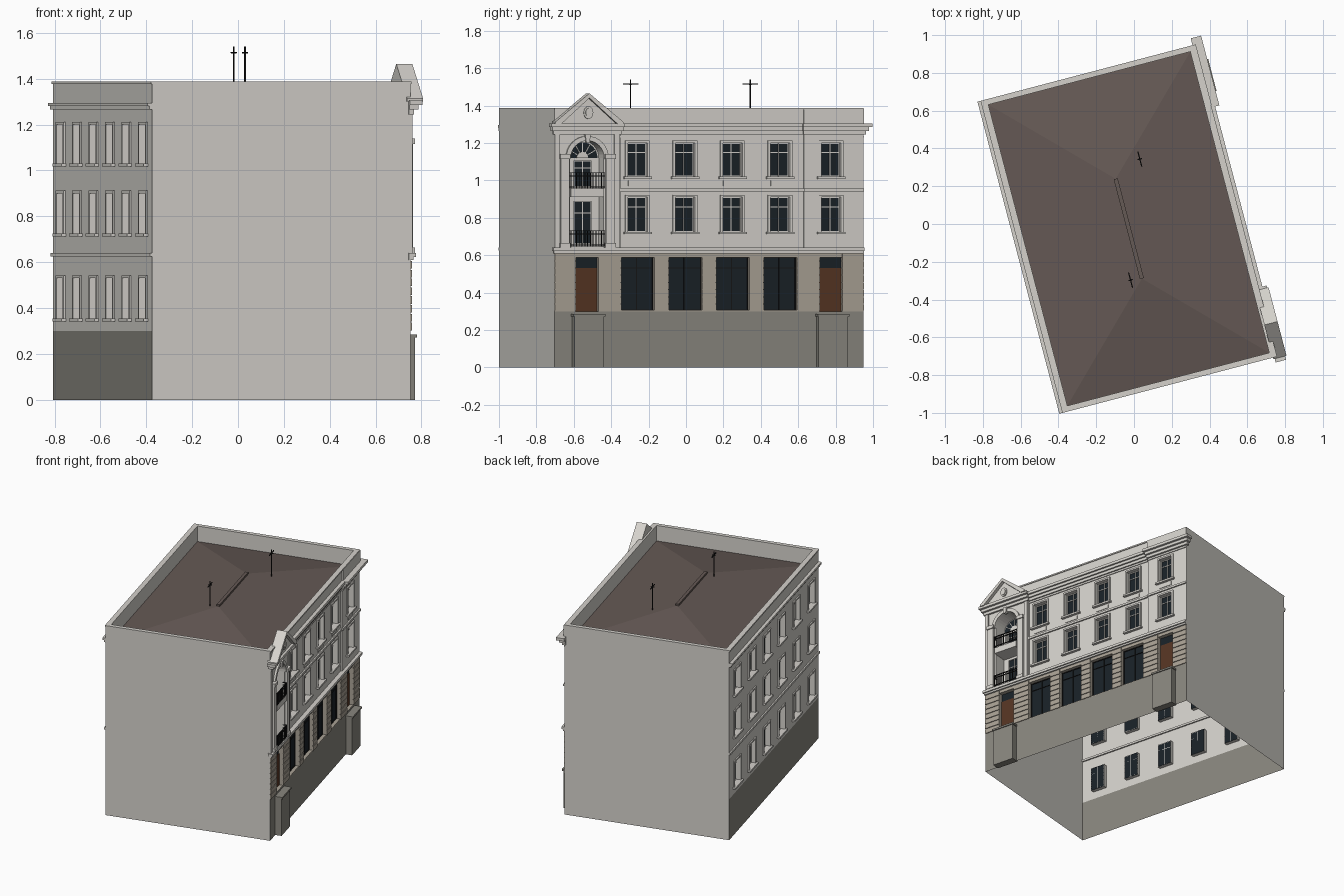
import bpy, bmesh, math
from mathutils import Matrix

if "Cube" in bpy.data.objects:
    bpy.data.objects.remove(bpy.data.objects["Cube"])

M = Matrix.Translation((-0.0275, -0.025, 0)) @ Matrix.Rotation(math.radians(14.7), 4, 'Z')
F, L = 0.5825, 0.854          # half depth and half length of the block
BAY = -0.675                  # centre of the niche bay
COL = {'white': (.66, .64, .60), 'stone': (.25, .24, .21), 'beige': (.40, .36, .30),
       'roof': (.13, .10, .09), 'glass': (.010, .015, .020), 'door': (.09, .035, .016),
       'iron': (.008, .008, .008)}
MATS = {}
for k, c in COL.items():
    MATS[k] = bpy.data.materials.new(k)
    MATS[k].diffuse_color = (*c, 1)
PARTS = {}


def part(name, mat):
    return PARTS.setdefault(name, (bmesh.new(), mat))[0]


def box(bm, x0, x1, y0, y1, z0, z1):
    m = Matrix.Translation(((x0 + x1) / 2, (y0 + y1) / 2, (z0 + z1) / 2))
    bmesh.ops.create_cube(bm, size=1, matrix=m @ Matrix.Diagonal((abs(x1 - x0), abs(y1 - y0), abs(z1 - z0), 1)))


def quad(bm, pts, flip=False):
    return bm.faces.new([bm.verts.new(p) for p in (pts[::-1] if flip else pts)])


def prism(bm, pts, x0, x1):
    """Extrude a (y, z) outline along x."""
    a, b = [[bm.verts.new((x, *p)) for p in pts] for x in (x0, x1)]
    n = len(pts)
    fs = [bm.faces.new(a[::-1]), bm.faces.new(b)]
    fs += [bm.faces.new((a[i], a[(i + 1) % n], b[(i + 1) % n], b[i])) for i in range(n)]
    bmesh.ops.recalc_face_normals(bm, faces=fs)


def wall(bm, X, y0, y1, z0, z1, holes=(), s=1):
    """Flat wall facing s*x with rectangular openings (y0, y1, z0, z1)."""
    ys = sorted({y0, y1, *[v for h in holes for v in h[:2]]})
    zs = sorted({z0, z1, *[v for h in holes for v in h[2:]]})
    for a, b in zip(ys, ys[1:]):
        for c, d in zip(zs, zs[1:]):
            if not any(h[0] < (a + b) / 2 < h[1] and h[2] < (c + d) / 2 < h[3] for h in holes):
                quad(bm, [(X, a, c), (X, b, c), (X, b, d), (X, a, d)], s < 0)
    bmesh.ops.remove_doubles(bm, verts=bm.verts, dist=1e-5)


def reveal(bm, X, h, d, s=1):
    p = [(h[0], h[2]), (h[1], h[2]), (h[1], h[3]), (h[0], h[3])]
    for i in range(4):
        a, b = p[i], p[(i + 1) % 4]
        quad(bm, [(X, *a), (X, *b), (X - s * d, *b), (X - s * d, *a)], s < 0)


def pane(bm, X, h, s=1):
    quad(bm, [(X, h[0], h[2]), (X, h[1], h[2]), (X, h[1], h[3]), (X, h[0], h[3])], s < 0)


def bars(bm, X, h, s=1, t=.005, cross=.72):
    """Edge frame, centre mullion and transom in front of a pane."""
    y0, y1, z0, z1 = h
    c, zt = (y0 + y1) / 2, z0 + (z1 - z0) * cross
    for y in (y0 + t / 2, c, y1 - t / 2):
        box(bm, X, X + s * .006, y - t / 2, y + t / 2, z0, z1)
    for z in (z0 + t / 2, zt, z1 - t / 2):
        box(bm, X, X + s * .005, y0, y1, z - t / 2, z + t / 2)


def window(side, X, h, s=1):
    """Upper window: reveal, glass, bars, surround and sill."""
    tr, d = part(side + '_window_surrounds', 'white'), .028
    y0, y1, z0, z1 = h
    reveal(part(side + '_window_reveals', 'white'), X, h, d, s)
    pane(part(side + '_window_glass', 'glass'), X - s * d, h, s)
    bars(part(side + '_window_bars', 'white'), X - s * d, h, s)
    for a, b in ((y0 - .013, y0), (y1, y1 + .013)):
        box(tr, X, X + s * .008, a, b, z0, z1)
    box(tr, X, X + s * .008, y0 - .013, y1 + .013, z1, z1 + .012)
    box(tr, X, X + s * .02, y0 - .022, y1 + .022, z0 - .013, z0)


def moulding(bm, X, y0, y1, steps, e0=0, e1=0, s=1):
    """Stacked courses (projection, z0, z1); e0/e1 return past the ends."""
    for p, a, b in steps:
        box(bm, X - s * .01, X + s * p, y0 - e0 * p, y1 + e1 * p, a, b)


def span(c, w, z0, z1):
    return (c - w / 2, c + w / 2, z0, z1)


# plain end walls
for y, n in ((-L, 'front_wall'), (L, 'back_wall')):
    quad(part(n, 'white'), [(-F, y, 0), (F, y, 0), (F, y, 1.38), (-F, y, 1.38)], y > 0)

# left facade: base, wall, three rows of six windows, bands
wall(part('left_base', 'stone'), -F, -L, L, 0, .30, s=-1)
lh = [span(-.708 + .283 * i, .11, a, b) for i in range(6) for a, b in ((.355, .53), (.725, .90), (1.03, 1.20))]
wall(part('left_wall', 'white'), -F, -L, L, .30, 1.38, lh, -1)
for h in lh:
    window('left', -F, h, -1)
moulding(part('left_bands', 'white'), -F, -L, L, [(.01, .625, .64), (.012, 1.265, 1.28), (.022, 1.28, 1.295)], s=-1)

# street facade base with the two projecting porch blocks
wall(part('street_base', 'stone'), F, -L, L, 0, .30)
for c in (-.674, .676):
    b = part('porch_blocks', 'stone')
    box(b, F - .01, F + .045, c - .082, c + .082, 0, .272)
    box(b, F - .01, F + .052, c - .088, c + .088, .272, .285)

# ground floor with shop windows, doors and banded stone courses
doors = [span(c, .125, .30, .588) for c in (-.674, .674)]
shops = [span(c, .184, .306, .588) for c in (-.394, -.131, .131, .394)]
gh = sorted(doors + shops)
wall(part('ground_wall', 'beige'), F, -L, L, .30, .61, gh)
for h in gh:
    reveal(part('ground_reveals', 'beige'), F, h, .03)
for h in shops:
    pane(part('shop_glass', 'glass'), F - .03, h)
    bars(part('shop_bars', 'iron'), F - .03, h, t=.004, cross=.8)
for y0, y1, z0, z1 in doors:
    pane(part('door_transoms', 'glass'), F - .03, (y0, y1, .53, z1))
    dl = part('doors', 'door')
    box(dl, F - .035, F - .025, y0, y1, z0, .53)
edges = [-L] + [v for h in gh for v in h[:2]] + [L]
for i in range(8):
    z = .303 + .0385 * i
    for a, b in zip(edges[::2], edges[1::2]):
        box(part('stone_courses', 'beige'), F - .002, F + .006, a, b, z, min(z + .033, .61))
moulding(part('street_band', 'white'), F, -L, L, [(.012, .61, .622), (.022, .622, .64)], .5, 0)

# upper storeys: recessed centre, right bay and niche bay
rows = ((.725, .91), (1.02, 1.20))
C, yl, yr = F - .01, -.49, .524
ch = [span(c, .108, a, b) for c in (-.394, -.131, .131, .394) for a, b in rows]
rh = [span(.674, .108, a, b) for a, b in rows]
up = part('street_wall', 'white')
wall(up, C, yl, yr, .63, 1.38, ch)
wall(up, F, yr, L, .63, 1.38, rh)
R, ZC, D = .092, 1.12, .10
nh = (BAY - R, BAY + R, .64, ZC + R + .005)
wall(up, F, -L, yl, .63, 1.38, [nh])
quad(up, [(C, yl, .63), (C, yl, 1.38), (F, yl, 1.38), (F, yl, .63)])
quad(up, [(C, yr, .63), (C, yr, 1.38), (F, yr, 1.38), (F, yr, .63)], True)
for h in ch + rh:
    X = C if h in ch else F
    window('street', X, h)
    if h[2] > 1:
        box(part('apron_panels', 'white'), X, X + .004, h[0] + .004, h[1] - .004, .97, .998)
st = part('string_course', 'white')
moulding(st, C, yl, yr, [(.010, .94, .955), (.006, 1.228, 1.238)])
moulding(st, F, yr, L, [(.010, .94, .955), (.006, 1.228, 1.238)])

# arched niche: spandrels, barrel, side walls and back
N = 16
arc = lambda r, n=N: [(BAY + r * math.cos(math.pi * i / n), ZC + r * math.sin(math.pi * i / n)) for i in range(n + 1)]
A, O, top = arc(R), arc(R + .025), nh[3]
ni, av = part('niche', 'white'), part('arch_moulding', 'white')
for i in range(N):
    p, q = A[i], A[i + 1]
    quad(ni, [(F, *p), (F, p[0], top), (F, q[0], top), (F, *q)])
    quad(ni, [(F, *p), (F, *q), (F - D, *q), (F - D, *p)])
    prism(av, [p, O[i], O[i + 1], q], F - .002, F + .014)
for y, f in ((nh[0], True), (nh[1], False)):
    quad(ni, [(F, y, .64), (F, y, ZC), (F - D, y, ZC), (F - D, y, .64)], f)
pane(ni, F - D, nh)
prism(av, [(BAY - .009, 1.2), (BAY + .009, 1.2), (BAY + .015, 1.245), (BAY - .015, 1.245)], F, F + .025)

# niche glazing with fanlight
B = F - D + .004
for z0, z1 in ((.66, .89), (.965, 1.105)):
    h = span(BAY, .10, z0, z1)
    pane(part('niche_glass', 'glass'), B, h)
    bars(part('niche_bars', 'white'), B, h)
prism(part('fanlight', 'glass'), arc(R - .008), F - D, B)
fan = part('fanlight_bars', 'white')
for i in range(1, 6):
    a = math.pi * i / 6
    u, v = (math.cos(a), math.sin(a)), (-math.sin(a) * .0022, math.cos(a) * .0022)
    prism(fan, [(BAY + u[0] * r + k * v[0], ZC + u[1] * r + k * v[1])
                for r, k in ((.03, -1), (.085, -1), (.085, 1), (.03, 1))], B, B + .005)
prism(fan, arc(.032, 8), B, B + .006)

# niche floors and iron balcony railings
for zf in (.64, .95):
    box(part('balcony_floors', 'white'), F - D, F + .015, nh[0], nh[1], zf - (.012 if zf < .9 else .04), zf + .005)
    ir, xr = part('balcony_railings', 'iron'), F + .016
    for z in (zf + .012, zf + .07, zf + .088):
        box(ir, xr - .003, xr + .003, nh[0], nh[1], z, z + .005)
        for y in (nh[0], nh[1]):
            box(ir, F - .01, xr, y - .003, y + .003, z, z + .005)
    for i in range(13):
        y = nh[0] + (nh[1] - nh[0]) * i / 12
        box(ir, xr - .002, xr + .002, y - .0018, y + .0018, zf + .005, zf + .09)

# niche bay pilasters with bases and capitals
for sgn in (-1, 1):
    y, pl = BAY + sgn * .125, part('pilasters', 'white')
    for w, p, z0, z1 in ((.046, .018, .64, 1.13), (.056, .026, .64, .665), (.056, .026, 1.115, 1.14)):
        box(pl, F - .002, F + p, y - w / 2, y + w / 2, z0, z1)
    y = BAY + sgn * .165
    box(pl, F - .002, F + .008, y - .014, y + .014, .64, 1.25)

# main cornice stepping forward over both bays
co = part('cornice', 'white')
prof = [(.014, 1.245, 1.265), (.03, 1.265, 1.285), (.047, 1.285, 1.305)]
moulding(co, F, -L, yl, prof, .6, .3)
moulding(co, F, yr, L, prof, .3, .8)
moulding(co, C, yl, yr, [(p * .72, a, b) for p, a, b in prof])
box(part('bay_parapet', 'white'), F - .01, F + .008, yr, L, 1.305, 1.385)

# pediment over the niche bay with oval medallion
pe, h = part('pediment', 'white'), .187
prism(pe, [(BAY - h + .02, 1.30), (BAY + h - .02, 1.30), (BAY, 1.44)], .565, .612)
for s in (-1, 1):
    prism(pe, [(BAY + s * h, 1.30), (BAY + s * h, 1.313), (BAY, 1.465), (BAY, 1.44), (BAY + s * (h - .03), 1.30)], .565, .637)
for a, b, x in ((.026, .034, .620), (.017, .024, .626)):
    prism(part('medallion', 'white'), [(BAY + a * math.cos(t * math.pi / 8), 1.362 + b * math.sin(t * math.pi / 8))
                                       for t in range(16)], .61, x)

# parapet, coping and hipped roof
t = .03
for n, o, z0, z1 in (('parapet', -.001, 1.26, 1.38), ('coping', .005, 1.378, 1.388)):
    b = part(n, 'white')
    for s in (-1, 1):
        box(b, s * (F - t), s * (F + o), -L - min(o, 0), L + min(o, 0), z0, z1)
        box(b, -F + t, F - t, s * (L - t), s * (L + min(o, 0)), z0, z1)
ro, e, g, ze, zr = part('roof', 'roof'), F - t, L - t, 1.275, 1.37
c = [ro.verts.new(p) for p in ((-e, -g, ze), (e, -g, ze), (e, g, ze), (-e, g, ze), (0, -.273, zr), (0, .273, zr))]
for f in ((0, 1, 4), (1, 2, 5, 4), (2, 3, 5), (3, 0, 4, 5)):
    ro.faces.new([c[i] for i in f])
box(part('ridge_cap', 'roof'), -.011, .011, -.273, .273, 1.36, 1.382)

# roof aerials
for x, y in ((.15, .342), (-.06, -.265)):
    b = part('aerials', 'iron')
    box(b, x - .003, x + .003, y - .003, y + .003, 1.31, 1.54)
    box(b, x - .003, x + .003, y - .042, y + .042, 1.512, 1.517)
    box(b, x - .012, x + .012, y - .003, y + .003, 1.510, 1.515)

for name, (bm, mat) in PARTS.items():
    me = bpy.data.meshes.new(name)
    bm.to_mesh(me)
    bm.free()
    me.materials.append(MATS[mat])
    ob = bpy.data.objects.new(name, me)
    ob.matrix_world = M
    bpy.context.collection.objects.link(ob)

for m in bpy.data.materials:
    if m.users and not m.is_grease_pencil:
        m.use_nodes = True
        m.node_tree.nodes["Principled BSDF"].inputs["Base Color"].default_value = m.diffuse_color
